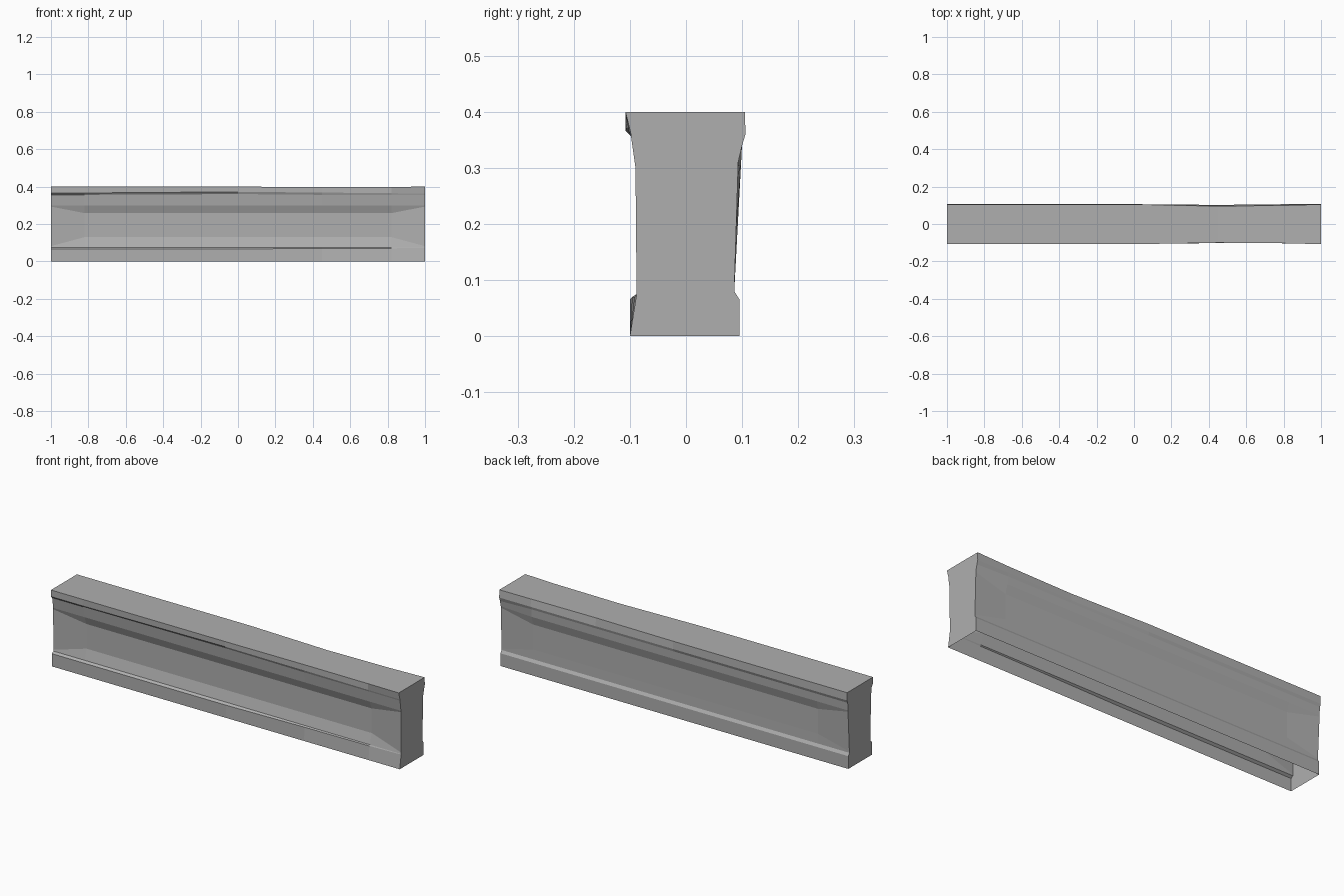
import bpy
import bmesh

cube = bpy.data.objects.get("Cube")
if cube:
    bpy.data.objects.remove(cube, do_unlink=True)

# Worn concrete colour
concrete = bpy.data.materials.new("grey concrete")
concrete.use_nodes = True
color = (0.43, 0.43, 0.43, 1)
concrete.diffuse_color = color
concrete.node_tree.nodes["Principled BSDF"].inputs["Base Color"].default_value = color

# Cross-section of each side, bottom to top: (y, z)
ROWS = ["foot", "foot_lip", "web_low", "panel_low", "panel_high",
        "web_high", "head_low", "head_lip", "crown"]
FRONT = [(-.1, 0), (-.1, .066), (-.088, .075), (-.073, .13), (-.073, .258),
         (-.09, .3), (-.098, .356), (-.108, .366), (-.108, .4)]
BACK = [(.095, 0), (.095, .066), (.086, .08), (.085, .13), (.085, .26),
        (.098, .305), (.1, .345), (.106, .36), (.105, .4)]
STATIONS = [-1, -.82, 0, .45, .82, 1]
LAST = len(STATIONS) - 1

# Chipped and worn spots: (row, station) -> (y, z)
FRONT_WEAR = {
    ("foot_lip", 3): (-.096, .07), ("foot_lip", 4): (-.092, .07),
    ("foot_lip", LAST): (-.0885, .072),
    ("head_lip", 2): (-.106, .372), ("head_low", 2): (-.098, .36),
    ("head_lip", 3): (-.102, .368), ("crown", 3): (-.1, .397),
    ("head_lip", 4): (-.102, .365), ("crown", 4): (-.103, .398),
    ("head_lip", LAST): (-.0985, .362),
}
BACK_WEAR = {
    ("crown", 3): (.095, .397), ("head_lip", 3): (.102, .357),
    ("crown", 4): (.1, .398), ("web_high", LAST): (.093, .31),
    ("head_low", LAST): (.1, .34),
}


def column(profile, wear, station):
    """Side points at one station; panel tapers into the corners at the ends."""
    pts = [wear.get((name, station), p) for name, p in zip(ROWS, profile)]
    if station in (0, LAST):
        low, high = pts[2], pts[5]
        for row, t in ((3, .03), (4, .97)):
            pts[row] = tuple(a + (b - a) * t for a, b in zip(low, high))
    return pts


# Beam: lofted sections, closed at top and ends, open underneath
bm = bmesh.new()
sections = []
for i, x in enumerate(STATIONS):
    outline = column(FRONT, FRONT_WEAR, i) + column(BACK, BACK_WEAR, i)[::-1]
    sections.append([bm.verts.new((x, y, z)) for y, z in outline])
for a, b in zip(sections, sections[1:]):
    for j in range(len(a) - 1):
        bm.faces.new((a[j], b[j], b[j + 1], a[j + 1]))
bm.faces.new(sections[0])
bm.faces.new(sections[-1][::-1])
bmesh.ops.recalc_face_normals(bm, faces=bm.faces)

mesh = bpy.data.meshes.new("concrete_beam")
bm.to_mesh(mesh)
bm.free()
mesh.materials.append(concrete)
beam = bpy.data.objects.new("concrete_beam", mesh)
bpy.context.collection.objects.link(beam)
